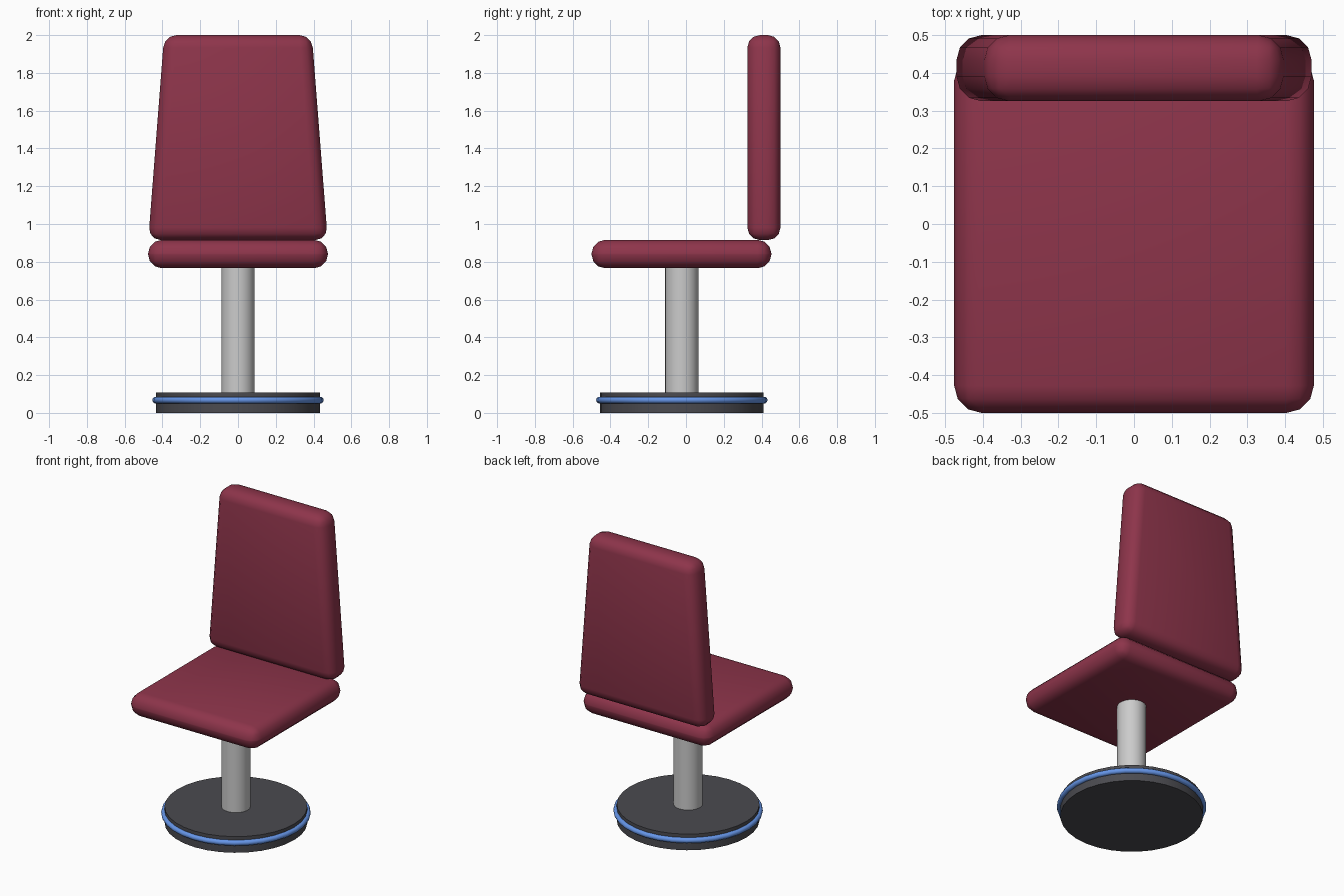
import bpy, bmesh
from math import radians

if "Cube" in bpy.data.objects:
    bpy.data.objects.remove(bpy.data.objects["Cube"])

CY = -0.022  # pedestal centre in y


def material(name, rgb):
    m = bpy.data.materials.new(name)
    m.diffuse_color = (*rgb, 1)
    m.use_nodes = True
    m.node_tree.nodes["Principled BSDF"].inputs["Base Color"].default_value = m.diffuse_color
    return m


def finish(name, mat=None, angle=40):
    o = bpy.context.object
    o.name = name
    if mat:
        o.data.materials.append(mat)
    bpy.ops.object.shade_smooth_by_angle(angle=radians(angle))
    return o


def cushion(name, lo, hi, top_half, bevel, mat):
    """Rounded box, optionally narrower at the top."""
    bpy.ops.mesh.primitive_cube_add(size=1)
    o = bpy.context.object
    for v in o.data.vertices:
        p = [hi[i] if v.co[i] > 0 else lo[i] for i in range(3)]
        if v.co.z > 0:
            p[0] = top_half if v.co.x > 0 else -top_half
        v.co = p
    bm = bmesh.new()
    bm.from_mesh(o.data)
    bmesh.ops.bevel(bm, geom=bm.edges[:], offset=bevel, segments=3,
                    profile=0.5, affect='EDGES', clamp_overlap=True)
    bm.to_mesh(o.data)
    bm.free()
    return finish(name, mat)


def cylinder(name, r, z0, z1, mat=None):
    bpy.ops.mesh.primitive_cylinder_add(vertices=32, radius=r, depth=z1 - z0,
                                        location=(0, CY, (z0 + z1) / 2))
    return finish(name, mat)


red = material("red_upholstery", (0.27, 0.035, 0.07))
dark = material("dark_base", (0.07, 0.07, 0.08))
blue = material("blue_trim", (0.13, 0.3, 0.8))
metal = material("light_metal", (0.75, 0.75, 0.77))

# Upholstered seat and tapered backrest
cushion("seat", (-0.476, -0.5, 0.766), (0.476, 0.452, 0.916), 0.476, 0.072, red)
cushion("backrest", (-0.475, 0.325, 0.915), (0.475, 0.5, 2.0), 0.391, 0.066, red)

# Pedestal: post, round base and the ring around it
cylinder("post", 0.088, 0.1, 0.77, metal)
cylinder("base", 0.433, 0.0, 0.108, dark)
bpy.ops.mesh.primitive_torus_add(major_segments=32, minor_segments=10,
                                 major_radius=0.436, minor_radius=0.018,
                                 location=(0, CY, 0.068))
finish("base_ring", blue, 60)
